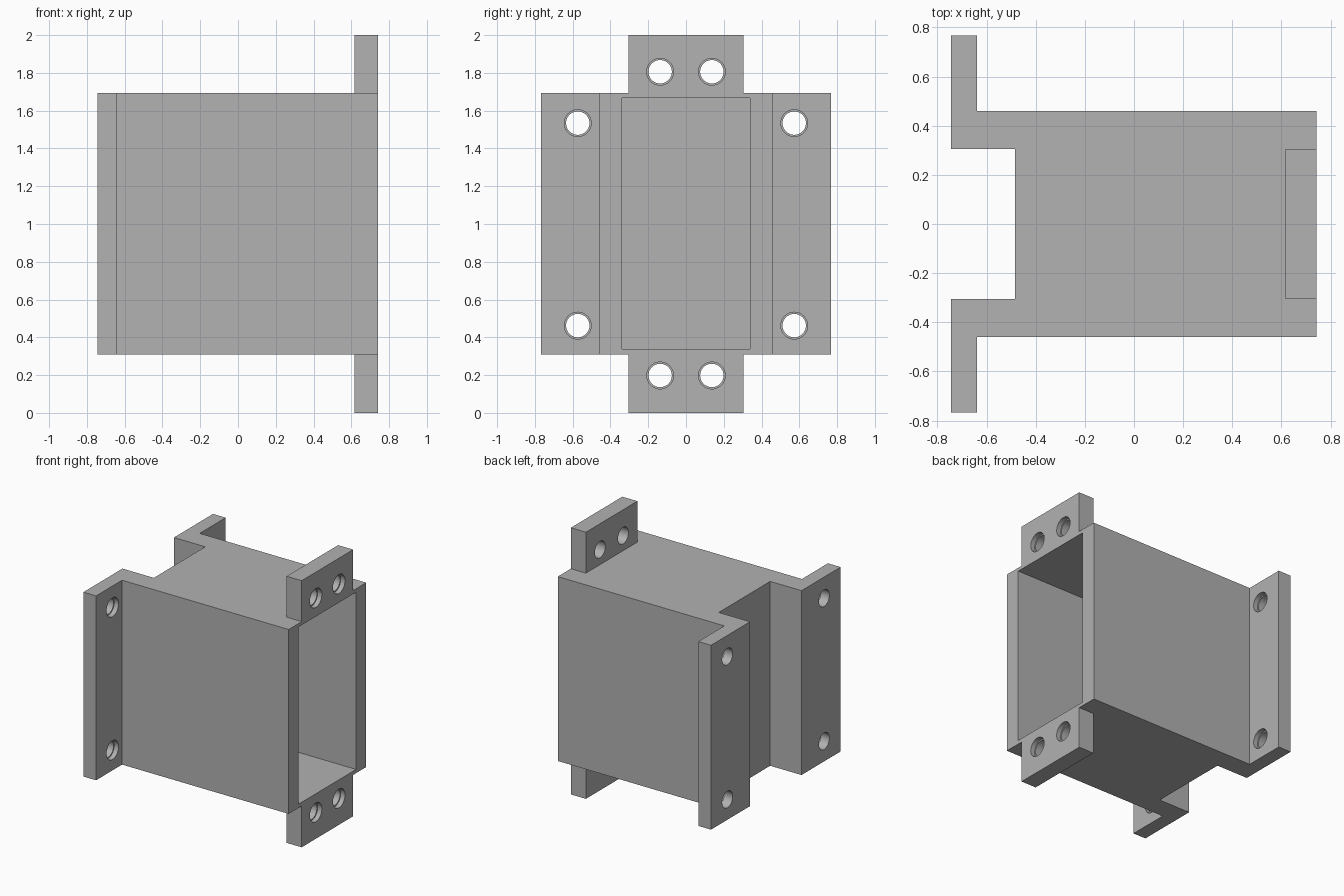
import bpy
import bmesh
from math import pi
from mathutils import Matrix, Vector

if "Cube" in bpy.data.objects:
    bpy.data.objects.remove(bpy.data.objects["Cube"], do_unlink=True)

grey = bpy.data.materials.new("plain_grey")
grey.use_nodes = True
grey.diffuse_color = (0.445, 0.445, 0.445, 1)
grey.node_tree.nodes["Principled BSDF"].inputs["Base Color"].default_value = grey.diffuse_color

BOTTOM, TOP = 0.31, 1.693        # housing height range
BACK, FRONT = -0.745, 0.742      # housing length range


def finish(bm, name):
    bmesh.ops.recalc_face_normals(bm, faces=bm.faces)
    mesh = bpy.data.meshes.new(name)
    bm.to_mesh(mesh)
    bm.free()
    mesh.materials.append(grey)
    obj = bpy.data.objects.new(name, mesh)
    bpy.context.collection.objects.link(obj)
    return obj


def box(name, low, high):
    low, high = Vector(low), Vector(high)
    bm = bmesh.new()
    bmesh.ops.create_cube(bm, size=1, matrix=Matrix.Translation((low + high) / 2)
                          @ Matrix.Diagonal((*(high - low), 1)))
    return finish(bm, name)


def rod(name, x0, x1, y, z, radius):
    bm = bmesh.new()
    place = Matrix.Translation(((x0 + x1) / 2, y, z)) @ Matrix.Rotation(pi / 2, 4, "Y")
    bmesh.ops.create_cone(bm, cap_ends=True, segments=40, radius1=radius, radius2=radius,
                          depth=x1 - x0, matrix=place)
    return finish(bm, name)


def combine(target, tool, operation):
    mod = target.modifiers.new("combine", "BOOLEAN")
    mod.object, mod.operation, mod.solver = tool, operation, "EXACT"
    bpy.context.view_layer.objects.active = target
    bpy.ops.object.modifier_apply(modifier=mod.name)
    bpy.data.objects.remove(tool, do_unlink=True)


# Housing with side flanges and rear slot, extruded from its plan outline
half = [(FRONT, 0.46), (-0.64, 0.46), (-0.64, 0.768), (BACK, 0.768),
        (BACK, 0.305), (-0.485, 0.305)]
outline = half + [(x, -y) for x, y in reversed(half)]
bm = bmesh.new()
base = bm.faces.new([bm.verts.new((x, y, BOTTOM)) for x, y in outline])
extruded = bmesh.ops.extrude_face_region(bm, geom=[base])["geom"]
bmesh.ops.translate(bm, vec=(0, 0, TOP - BOTTOM),
                    verts=[v for v in extruded if isinstance(v, bmesh.types.BMVert)])
housing = finish(bm, "bracket_housing")

# Mounting ears above and below the open end, sunk into the walls and flush in front
for low, high in ((0, BOTTOM + 0.02), (TOP - 0.02, 2)):
    ear = box("mounting_ear", (0.617, -0.305, low), (FRONT, 0.305, high))
    combine(housing, ear, "UNION")

# Pocket opening at the front end
pocket = box("pocket_cutter", (-0.37, -0.34, 0.338), (1, 0.34, 1.667))
combine(housing, pocket, "DIFFERENCE")

# Counterbored screw holes: flange corners, then ears
holes = [(s * 0.573, z, BACK, -0.64) for s in (-1, 1) for z in (0.462, 1.534)]
holes += [(s * 0.137, z, 0.617, FRONT) for s in (-1, 1) for z in (0.198, 1.806)]
for y, z, rear, face in holes:
    combine(housing, rod("bore_cutter", rear - 0.05, face + 0.05, y, z, 0.062), "DIFFERENCE")
    combine(housing, rod("recess_cutter", face - 0.035, face + 0.05, y, z, 0.071), "DIFFERENCE")

# Smooth hole walls, sharp edges elsewhere
bpy.ops.object.select_all(action="DESELECT")
housing.select_set(True)
bpy.context.view_layer.objects.active = housing
bpy.ops.object.shade_smooth_by_angle(angle=pi / 6)
